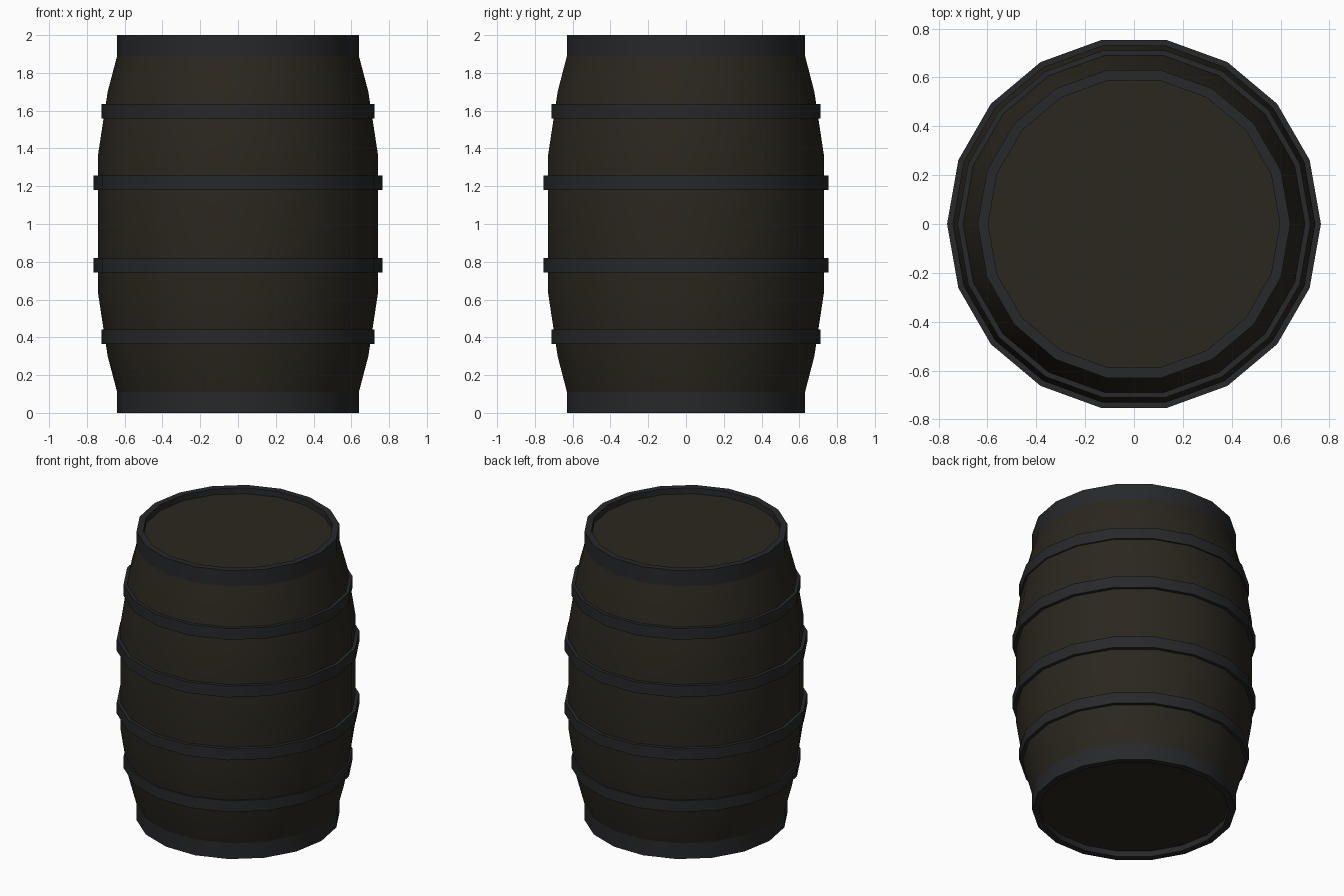
import bpy, math

if "Cube" in bpy.data.objects:
    bpy.data.objects.remove(bpy.data.objects["Cube"])

SIDES = 18


def material(name, rgb):
    m = bpy.data.materials.new(name)
    m.diffuse_color = (*rgb, 1)
    m.use_nodes = True
    m.node_tree.nodes["Principled BSDF"].inputs["Base Color"].default_value = m.diffuse_color
    return m


wood = material("dark_wood", (0.024, 0.020, 0.013))
metal = material("dark_metal", (0.020, 0.021, 0.023))


def lathe(name, profile, mat, closed=False, cap=False):
    """Revolve (radius, z) points around z; profile runs bottom to top on the outside."""
    n = len(profile)
    verts = [(r * math.cos(a), r * math.sin(a), z)
             for a in (2 * math.pi * i / SIDES for i in range(SIDES))
             for r, z in profile]
    faces = []
    for i in range(SIDES):
        j = (i + 1) % SIDES
        for k in range(n if closed else n - 1):
            l = (k + 1) % n
            faces.append((i * n + k, j * n + k, j * n + l, i * n + l))
    if cap:
        faces.append([i * n for i in reversed(range(SIDES))])
        faces.append([i * n + n - 1 for i in range(SIDES)])
    me = bpy.data.meshes.new(name)
    me.from_pydata(verts, [], faces)
    me.materials.append(mat)
    ob = bpy.data.objects.new(name, me)
    bpy.context.collection.objects.link(ob)
    bpy.ops.object.select_all(action='DESELECT')
    ob.select_set(True)
    bpy.context.view_layer.objects.active = ob
    bpy.ops.object.shade_smooth_by_angle(angle=math.radians(30))
    return ob


# bulging stave wall
lower = [(0.64, 0.11), (0.69, 0.30), (0.742, 0.64)]
upper = [(r, 2 - z) for r, z in reversed(lower)]
lathe("staves", lower + upper, wood)

# end rims and recessed heads
for label, z0, h0 in (("bottom", 0.0, 0.04), ("top", 1.89, 1.94)):
    z1 = z0 + 0.11
    lathe(label + "_rim", [(0.64, z0), (0.64, z1), (0.597, z1), (0.597, z0)], metal, closed=True)
    lathe(label + "_head", [(0.60, h0), (0.60, h0 + 0.02)], wood, cap=True)

# hoops, two pairs mirrored about the middle
for label, r, inner, zc in (("outer", 0.722, 0.68, 0.403), ("middle", 0.765, 0.73, 0.782)):
    for side, z in (("lower", zc), ("upper", 2 - zc)):
        a, b = z - 0.039, z + 0.039
        lathe(f"{side}_{label}_hoop", [(r, a), (r, b), (inner, b), (inner, a)], metal, closed=True)
